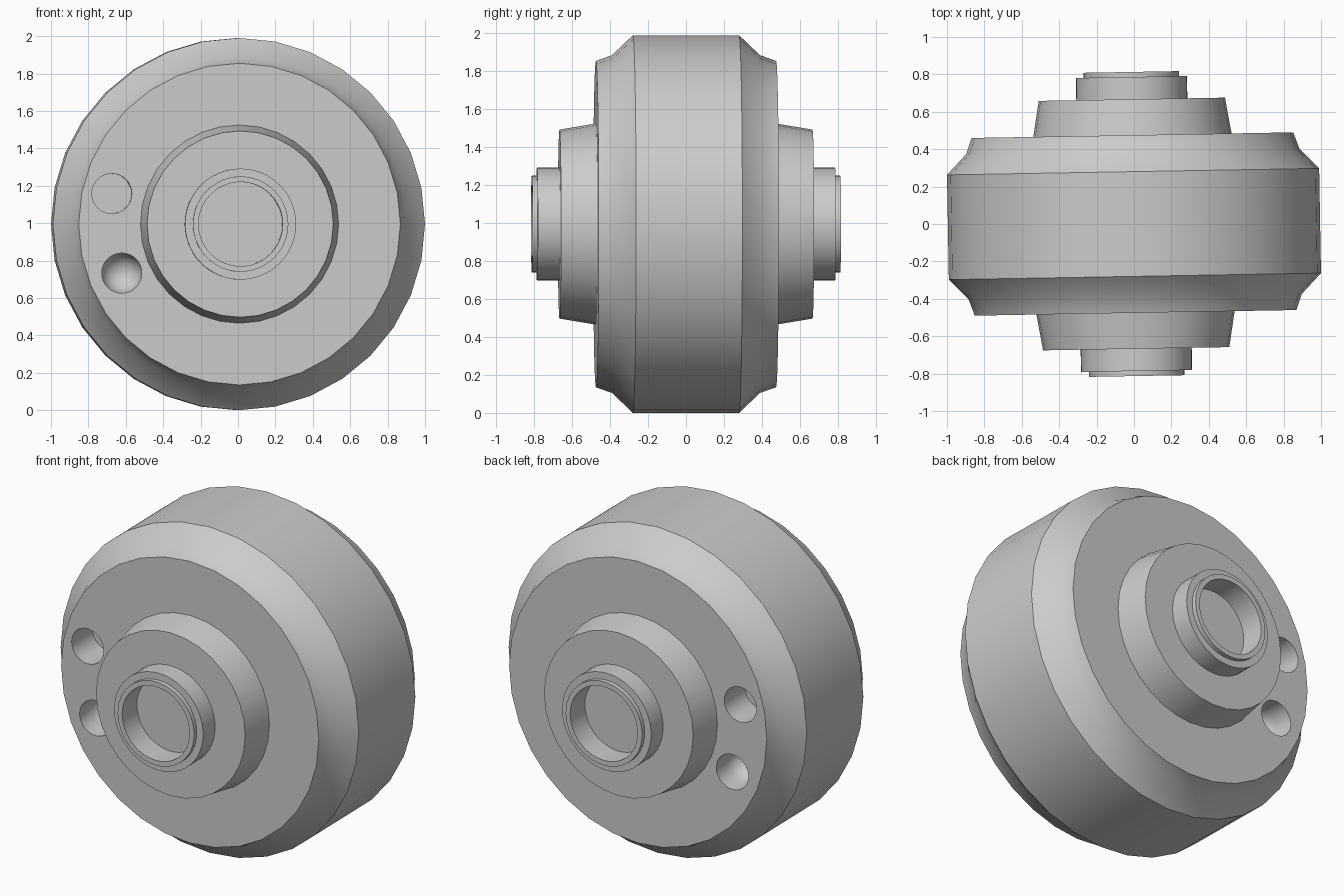
import bpy
import bmesh
from math import sin, cos, pi, radians
from mathutils import Matrix

cube = bpy.data.objects.get("Cube")
if cube:
    bpy.data.objects.remove(cube, do_unlink=True)

grey = bpy.data.materials.new("plain grey")
grey.use_nodes = True
grey.diffuse_color = (0.6, 0.6, 0.6, 1)
grey.node_tree.nodes["Principled BSDF"].inputs["Base Color"].default_value = grey.diffuse_color

CENTRE_Z = 0.995
TILT = Matrix.Translation((0, 0, CENTRE_Z)) @ Matrix.Rotation(radians(1), 4, "Z")


def lathe(name, profile, sides, cap_start=False, cap_end=False, side=1, offset=(0, 0)):
    """Spin (radius, y) points about the y axis; side=-1 mirrors to the front."""
    bm = bmesh.new()
    rings = []
    for r, y in profile:
        rings.append([bm.verts.new((r * sin(2 * pi * i / sides) + offset[0], side * y,
                                    r * cos(2 * pi * i / sides) + offset[1]))
                      for i in range(sides)])
    for a, b in zip(rings, rings[1:]):
        for i in range(sides):
            j = (i + 1) % sides
            quad = (a[i], a[j], b[j], b[i])
            bm.faces.new(quad if side == 1 else quad[::-1])
    if cap_start:
        bm.faces.new(rings[0][::-1] if side == 1 else rings[0])
    if cap_end:
        bm.faces.new(rings[-1] if side == 1 else rings[-1][::-1])
    # Outward normals: closed shapes recalculated, open shells flipped as spun
    if cap_start and cap_end:
        bmesh.ops.recalc_face_normals(bm, faces=bm.faces)
    else:
        bmesh.ops.reverse_faces(bm, faces=bm.faces)
        if cap_end:
            bm.normal_update()
            cap = max(bm.faces, key=lambda f: len(f.verts))
            if cap.normal.y * side < 0:
                bmesh.ops.recalc_face_normals(bm, faces=bm.faces)
    mesh = bpy.data.meshes.new(name)
    bm.to_mesh(mesh)
    bm.free()
    mesh.materials.append(grey)
    obj = bpy.data.objects.new(name, mesh)
    obj.matrix_world = TILT
    bpy.context.collection.objects.link(obj)
    return obj


def smooth(obj):
    bpy.ops.object.select_all(action="DESELECT")
    obj.select_set(True)
    bpy.context.view_layer.objects.active = obj
    bpy.ops.object.shade_smooth_by_angle(angle=radians(30))


# Drum with dished chamfers on both edges
half = [(0.995, 0.28), (0.89, 0.39), (0.86, 0.475)]
drum = lathe("drum", [(r, -y) for r, y in reversed(half)] + half, 32, True, True)

# Blind holes on both faces: one flat-bottomed, one rounded
flat = [(0.107, 0.27), (0.107, 0.6)]
bowl = [(0.107 * sin(a), 0.36 - 0.107 * cos(a)) for a in (0.15, 0.5, 0.85, 1.2, pi / 2)]
bowl.append((0.107, 0.6))
for side in (-1, 1):
    for profile, place in ((flat, (-0.683, 0.163)), (bowl, (-0.63, -0.262))):
        cutter = lathe("hole_cutter", profile, 32, True, True, side, place)
        cutter.hide_render = True
        cut = drum.modifiers.new("hole", "BOOLEAN")
        cut.operation = "DIFFERENCE"
        cut.solver = "EXACT"
        cut.object = cutter
        bpy.context.view_layer.objects.active = drum
        bpy.ops.object.modifier_apply(modifier=cut.name)
        bpy.data.objects.remove(cutter, do_unlink=True)
smooth(drum)

# Tapered hubs and stepped hollow collars, front and back
hub = [(0.53, 0.475), (0.498, 0.667)]
collar = [(0.297, 0.667), (0.297, 0.786), (0.255, 0.786), (0.255, 0.813),
          (0.225, 0.813), (0.225, 0.667)]
for side, word in ((-1, "front"), (1, "back")):
    smooth(lathe(word + "_hub", hub, 32, False, True, side))
    smooth(lathe(word + "_collar", collar, 48, side=side))
